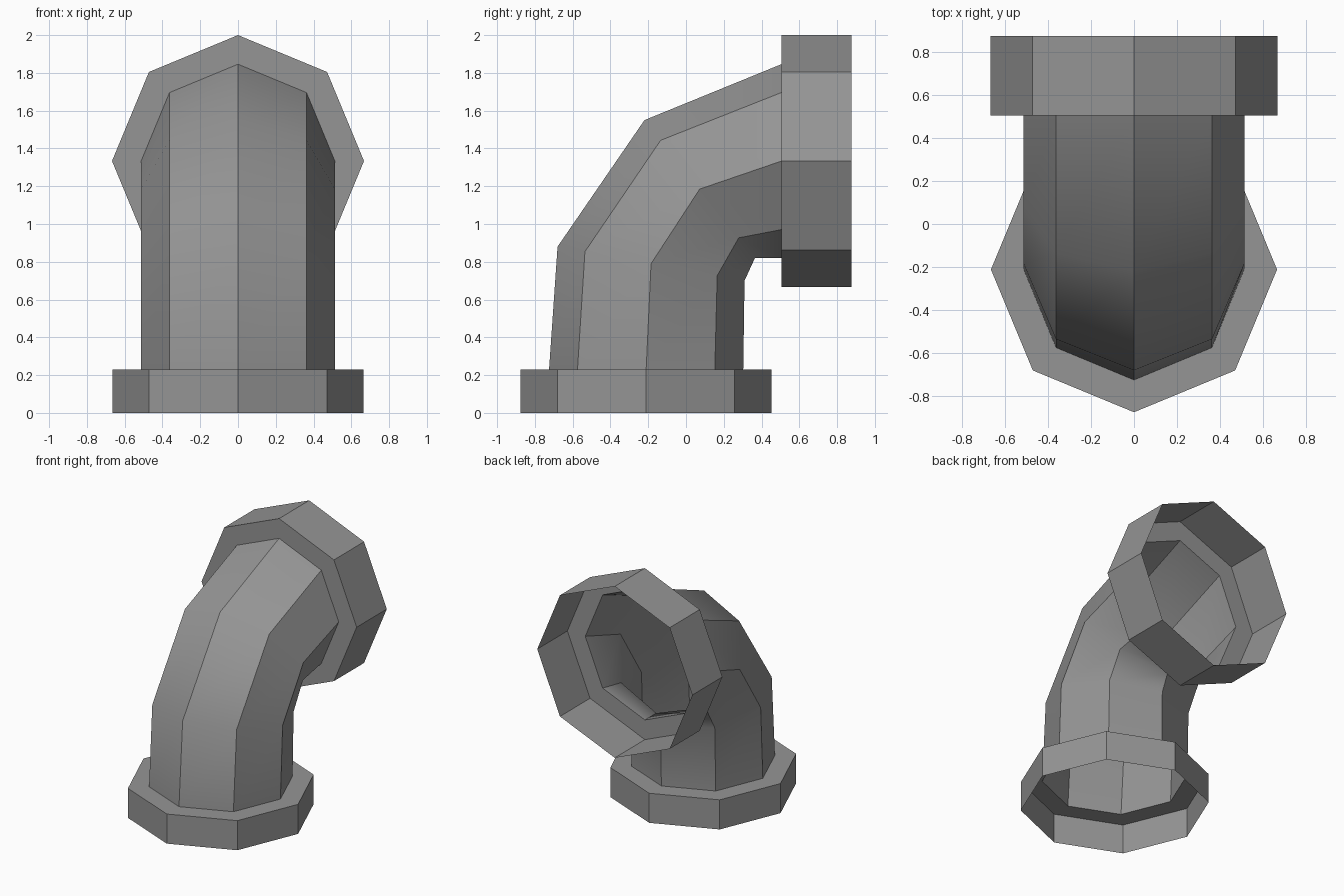
import bpy
import bmesh
from math import cos, sin, pi
from mathutils import Vector

SIDES = 8

cube = bpy.data.objects.get("Cube")
if cube:
    bpy.data.objects.remove(cube, do_unlink=True)

grey = bpy.data.materials.new("plain grey")
grey.use_nodes = True
colour = (0.3, 0.3, 0.3, 1)
grey.diffuse_color = colour
grey.node_tree.nodes["Principled BSDF"].inputs["Base Color"].default_value = colour


def ring(outer, inner, half_width):
    """Octagon spanning two (y, z) points on the centre plane."""
    a, b = Vector((0, *outer)), Vector((0, *inner))
    mid, reach = (a + b) / 2, (a - b) / 2
    side = Vector((half_width, 0, 0))
    steps = [2 * pi * i / SIDES for i in range(SIDES)]
    return [mid + reach * cos(t) + side * sin(t) for t in steps]


def loft(name, rings, smooth_bends=False):
    """Open sheet through the rings; only its lengthwise edges stay sharp."""
    bm = bmesh.new()
    loops = [[bm.verts.new(p) for p in r] for r in rings]
    for low, high in zip(loops, loops[1:]):
        for i in range(SIDES):
            j = (i + 1) % SIDES
            face = bm.faces.new((low[i], low[j], high[j], high[i]))
            face.smooth = smooth_bends
    if smooth_bends:
        for edge in bm.edges:
            edge.smooth = any(set(edge.verts) <= set(l) for l in loops)
    mesh = bpy.data.meshes.new(name)
    bm.to_mesh(mesh)
    bm.free()
    mesh.materials.append(grey)
    obj = bpy.data.objects.new(name, mesh)
    bpy.context.collection.objects.link(obj)
    return obj


# Pipe mouths, shared with the collars
lower_mouth = ring((-0.725, 0.23), (0.303, 0.23), 0.513)
upper_mouth = ring((0.505, 1.846), (0.505, 0.82), 0.513)

# Bent pipe
loft("elbow_pipe", [
    lower_mouth,
    ring((-0.68, 0.88), (0.31, 0.70), 0.513),
    ring((-0.22, 1.55), (0.365, 0.82), 0.513),
    upper_mouth,
], smooth_bends=True)

# Open collars, each a wall and a flat shoulder
loft("lower_collar", [
    ring((-0.875, 0), (0.452, 0), 0.665),
    ring((-0.875, 0.23), (0.452, 0.23), 0.665),
    lower_mouth,
])
loft("upper_collar", [
    upper_mouth,
    ring((0.505, 2), (0.505, 0.667), 0.667),
    ring((0.875, 2), (0.875, 0.667), 0.667),
])
